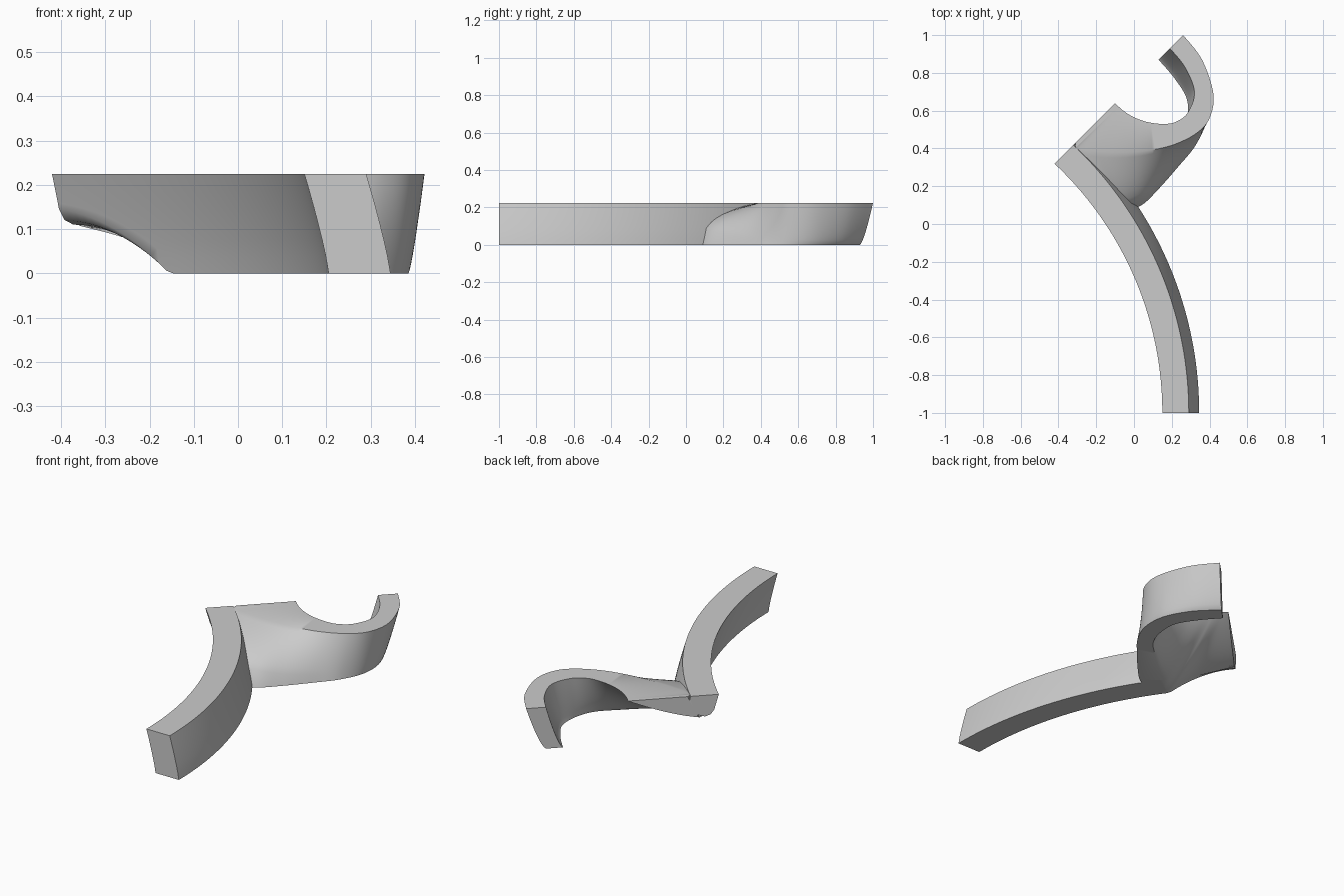
import bpy, bmesh
from math import sin, cos, asin, pi, sqrt
from mathutils import Vector

cube = bpy.data.objects.get("Cube")
if cube:
    bpy.data.objects.remove(cube)

H = 0.225                      # height of the flat top
CENTRE = Vector((-1.66, -1.0, 0))

grey = bpy.data.materials.new("stone_grey")
grey.use_nodes = True
grey.diffuse_color = (0.6, 0.6, 0.6, 1)
grey.node_tree.nodes["Principled BSDF"].inputs["Base Color"].default_value = (0.6, 0.6, 0.6, 1)


def loft(name, rings):
    """Skin closed rings of equal length and cap both ends."""
    bm = bmesh.new()
    rows = [[bm.verts.new(p) for p in ring] for ring in rings]
    n = len(rows[0])
    for a, b in zip(rows, rows[1:]):
        for i in range(n):
            j = (i + 1) % n
            bm.faces.new((a[i], a[j], b[j], b[i]))
    bm.faces.new(rows[0])
    bm.faces.new(rows[-1])
    bmesh.ops.recalc_face_normals(bm, faces=bm.faces)
    mesh = bpy.data.meshes.new(name)
    bm.to_mesh(mesh)
    bm.free()
    mesh.materials.append(grey)
    obj = bpy.data.objects.new(name, mesh)
    bpy.context.collection.objects.link(obj)
    return obj


# Long arm: a leaning bar swept along an arc, ending on the diagonal plane
def arm_point(t, radius, z):
    r = radius + 0.055 * (1 - (z / H) ** 1.2)
    a = t * (pi / 4 + asin(0.08 / sqrt(2) / r))
    return CENTRE + Vector((r * cos(a), r * sin(a), z))


def arm_ring(t):
    u = max(0, (t - 0.776) / 0.224)
    low = 0.11 * (1 - (1 - u) ** 2)      # underside arches up past the junction
    rnd = 0.035 * u
    right = low + 0.03 * min(1, u * 3)
    left_z = [H + (low + rnd - H) * k / 6 for k in range(7)]
    right_z = [right + (H - right) * k / 6 for k in range(7)]
    ring = [arm_point(t, 1.81, z) for z in left_z]
    ring.append(arm_point(t, 1.81 + rnd * 0.3 + 0.001, low + rnd * 0.3))
    ring.append(arm_point(t, 1.81 + rnd + 0.002, low))
    return ring + [arm_point(t, 1.95, z) for z in right_z]


arm = loft("curved_arm", [arm_ring(k / 64) for k in range(65)])

# Hook stations: top inner, top outer, bottom outer, bottom inner, low z, outer bow
STATIONS = [
    (.19, .93, .26, 1.0, .19, .93, .13, .87, 0, 1.4),
    (.27, .83, .36, .87, .30, .82, .215, .77, 0, 1.4),
    (.32, .70, .42, .69, .375, .68, .28, .66, 0, 1.4),
    (.285, .59, .40, .56, .38, .54, .28, .54, 0, 1.3),
    (.22, .54, .33, .48, .325, .415, .24, .44, 0, 1.1),
    (.15, .53, .21, .42, .24, .31, .15, .35, 0, .8),
    (.07, .54, .08, .39, .13, .185, .05, .26, 0, .6),
    (0, .565, -.05, .38, .04, .10, -.05, .185, 0, .45),
    (-.05, .595, -.2, .385, -.06, .07, -.14, .115, 0, .35),
    (-.08, .62, -.3, .40, -.15, .15, -.225, .215, .068, .35),
    (-.10, .64, -.31, .43, -.35, .39, -.36, .38, .108, 1),
]


def spline(rows, steps):
    """Catmull-Rom blend through all columns."""
    pts = [rows[0]] + rows + [rows[-1]]
    for i in range(1, len(pts) - 2):
        for k in range(steps):
            t = k / steps
            yield [0.5 * (2 * b + (c - a) * t + (2 * a - 5 * b + 4 * c - d) * t * t
                          + (3 * b - a - 3 * c + d) * t ** 3)
                   for a, b, c, d in zip(*pts[i - 1:i + 3])]
    yield rows[-1]


def wall(bottom, top, low, bow, steps=10):
    return [(*bottom.lerp(top, k / steps), low + (H - low) * (k / steps) ** bow)
            for k in range(steps + 1)]


def hook_ring(row):
    ti, to, bo, bi = (Vector(row[i:i + 2]) for i in (0, 2, 4, 6))
    low = max(0, row[8])
    return wall(bi, ti, low, 1.4) + wall(bo, to, low, max(0.3, row[9]))[::-1]


hook = loft("hook", [hook_ring(r) for r in spline(STATIONS, 8)])

# Fuse both parts into one solid
bpy.context.view_layer.objects.active = arm
arm.select_set(True)
join = arm.modifiers.new("join", 'BOOLEAN')
join.operation = 'UNION'
join.solver = 'EXACT'
join.object = hook
bpy.ops.object.modifier_apply(modifier=join.name)
bpy.data.objects.remove(hook)
arm.name = "arm_with_hook"
bpy.ops.object.select_all(action='DESELECT')
arm.select_set(True)
bpy.ops.object.shade_smooth_by_angle(angle=0.6)
